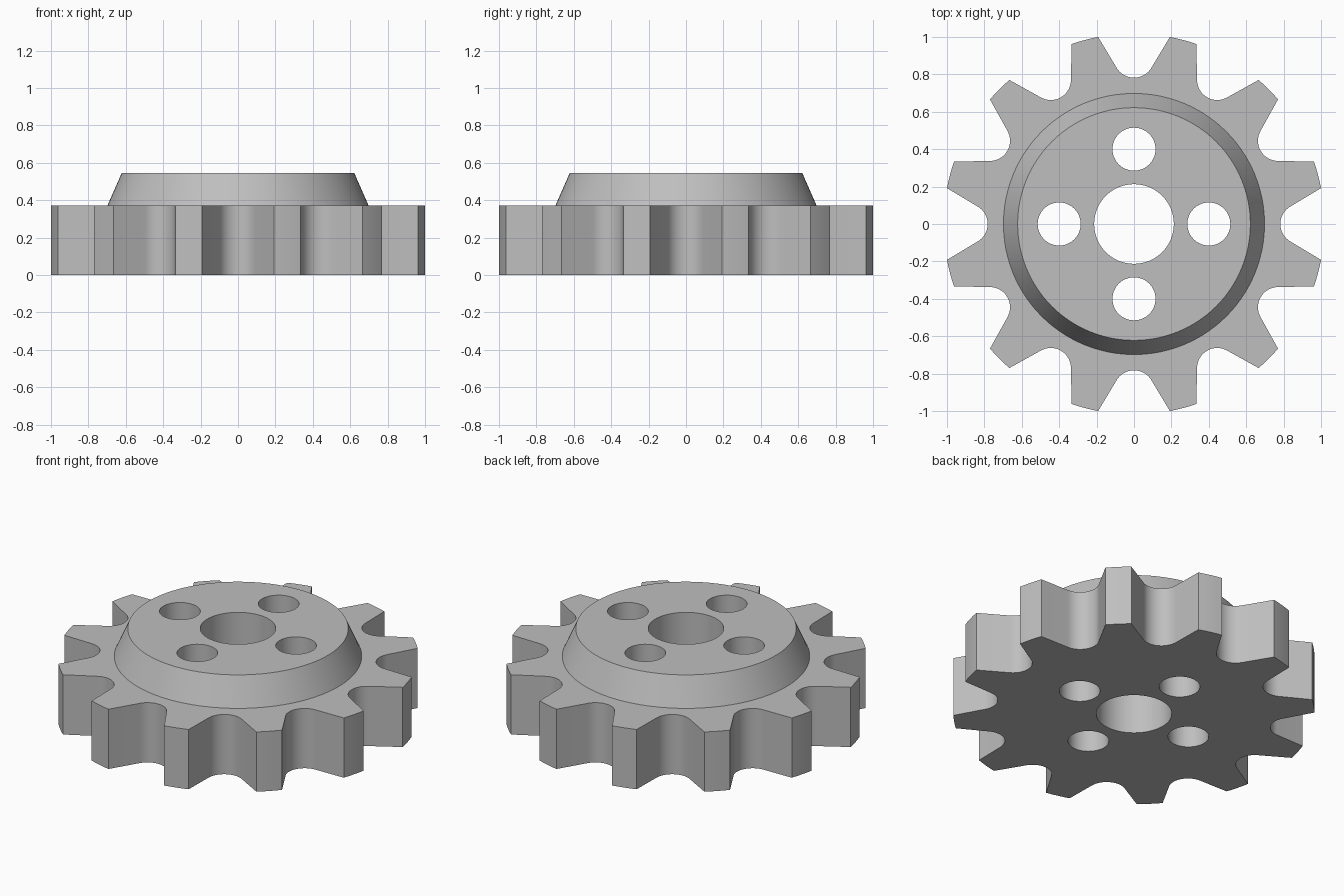
import bpy, bmesh
from math import sin, cos, pi, radians, hypot, atan2

cube = bpy.data.objects.get("Cube")
if cube:
    bpy.data.objects.remove(cube, do_unlink=True)

TEETH = 12
GEAR_TOP, HUB_TOP = 0.372, 0.545
HUB_BASE_R, HUB_TOP_R = 0.698, 0.622
BORE_R, BOLT_R, BOLT_OFFSET = 0.213, 0.115, 0.4
ROOT_R, GAP_R = 0.782, 0.108      # bottom of gap, and its rounding
TIP_X, TIP_Y = 0.192, 1.0         # corner of a tooth beside a gap


def circle(r, cx=0, cy=0, n=64):
    return [(cx + r * cos(2 * pi * i / n), cy + r * sin(2 * pi * i / n)) for i in range(n)]


def sprocket_outline():
    # One gap (straight flanks, rounded root) and one tooth tip, repeated around
    tip_r = hypot(TIP_X, TIP_Y)
    tip_a = atan2(TIP_X, TIP_Y)
    pitch = 2 * pi / TEETH
    unit = [(-TIP_X, TIP_Y)]
    for i in range(17):
        a = radians(-60 + 120 * i / 16)
        unit.append((GAP_R * sin(a), ROOT_R + GAP_R - GAP_R * cos(a)))
    for i in range(4):
        a = tip_a + (pitch - 2 * tip_a) * i / 4
        unit.append((tip_r * sin(a), tip_r * cos(a)))
    points = []
    for k in range(TEETH):
        c, s = cos(k * pitch), sin(k * pitch)
        points += [(x * c + y * s, y * c - x * s) for x, y in unit]
    return points


bm = bmesh.new()


def ring(points, z):
    verts = [bm.verts.new((x, y, z)) for x, y in points]
    return [bm.edges.new((v, verts[(i + 1) % len(verts)])) for i, v in enumerate(verts)]


def wall(lower, upper):
    bmesh.ops.bridge_loops(bm, edges=lower + upper)


def cap(*rings):
    bmesh.ops.triangle_fill(bm, use_beauty=True, edges=[e for r in rings for e in r])


# Toothed rim and tapered hub
outline = sprocket_outline()
rim_low, rim_high = ring(outline, 0), ring(outline, GEAR_TOP)
hub_low = ring(circle(HUB_BASE_R, n=128), GEAR_TOP)
hub_high = ring(circle(HUB_TOP_R, n=128), HUB_TOP)

# Central bore and four bolt holes, right through
holes = [circle(BORE_R)]
for k in range(4):
    a = k * pi / 2
    holes.append(circle(BOLT_R, BOLT_OFFSET * cos(a), BOLT_OFFSET * sin(a), 48))
holes_low = [ring(h, 0) for h in holes]
holes_high = [ring(h, HUB_TOP) for h in holes]

# Flat faces, then the walls between them
cap(rim_low, *holes_low)
cap(rim_high, hub_low)
cap(hub_high, *holes_high)
wall(rim_low, rim_high)
wall(hub_low, hub_high)
for low, high in zip(holes_low, holes_high):
    wall(low, high)
bmesh.ops.recalc_face_normals(bm, faces=bm.faces)

mesh = bpy.data.meshes.new("sprocket")
bm.to_mesh(mesh)
bm.free()
sprocket = bpy.data.objects.new("sprocket", mesh)
bpy.context.collection.objects.link(sprocket)

# Plain grey metal
grey = bpy.data.materials.new("grey")
grey.use_nodes = True
colour = (0.52, 0.52, 0.52, 1)
grey.diffuse_color = colour
grey.node_tree.nodes["Principled BSDF"].inputs["Base Color"].default_value = colour
mesh.materials.append(grey)

bpy.ops.object.select_all(action="DESELECT")
sprocket.select_set(True)
bpy.context.view_layer.objects.active = sprocket
bpy.ops.object.shade_smooth_by_angle(angle=radians(25))
